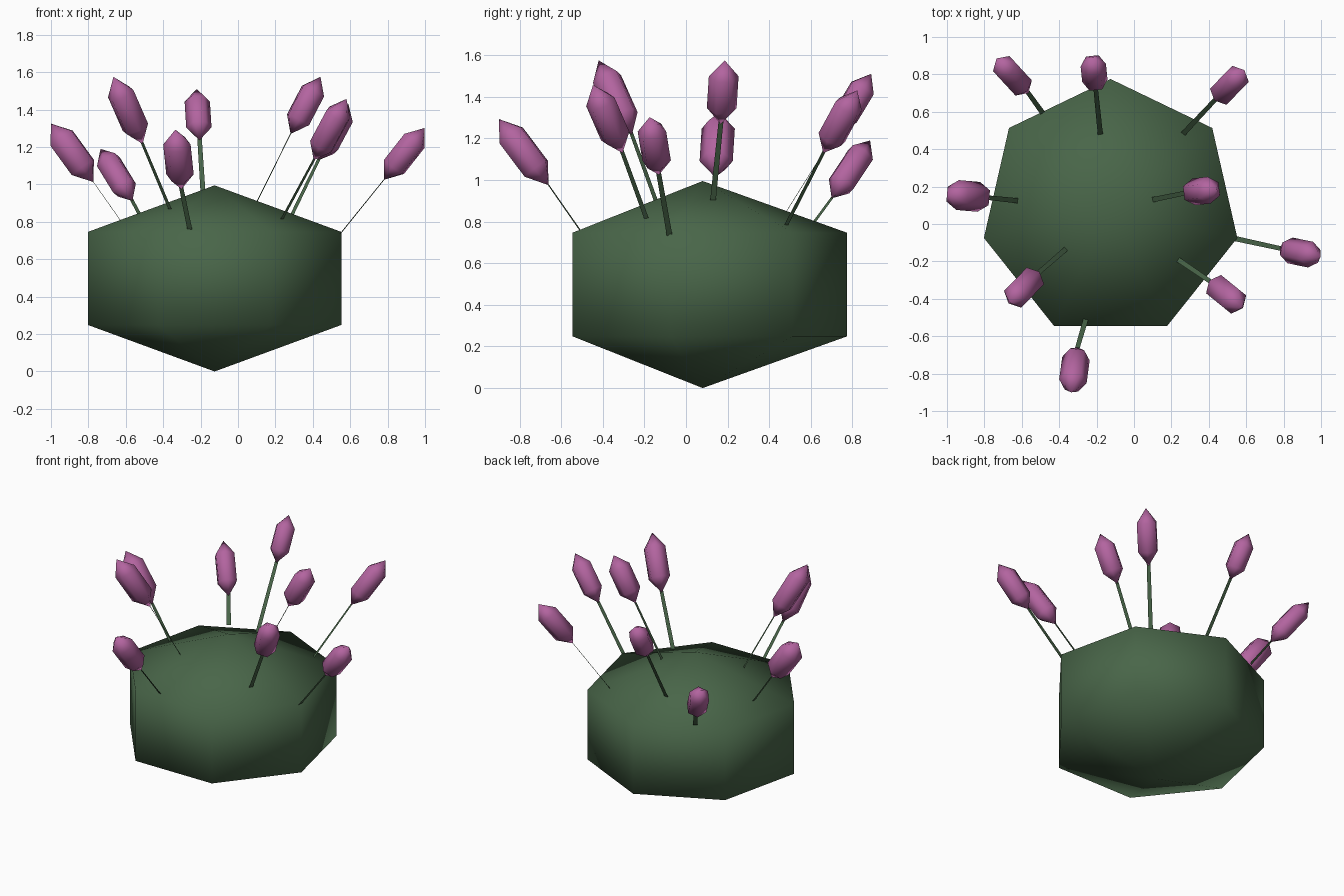
import bpy, bmesh, math
from mathutils import Vector

if "Cube" in bpy.data.objects:
    bpy.data.objects.remove(bpy.data.objects["Cube"])

def material(name, rgb):
    m = bpy.data.materials.new(name)
    m.diffuse_color = (*rgb, 1)
    m.use_nodes = True
    m.node_tree.nodes["Principled BSDF"].inputs["Base Color"].default_value = m.diffuse_color
    return m

GREEN = material("leaf green", (0.066, 0.132, 0.066))
PURPLE = material("bud purple", (0.45, 0.128, 0.35))

def finish(bm, name, mat, smooth=True):
    me = bpy.data.meshes.new(name)
    bm.to_mesh(me)
    bm.free()
    me.materials.append(mat)
    for p in me.polygons:
        p.use_smooth = smooth
    ob = bpy.data.objects.new(name, me)
    bpy.context.collection.objects.link(ob)

def axes(a, b):
    """Unit direction, horizontal sideways axis and third axis."""
    d = (b - a).normalized()
    side = Vector((0, 0, 1)).cross(d)
    side = side.normalized() if side.length > 1e-4 else Vector((0, 1, 0))
    return d, side, d.cross(side)

def faceted_pod(name, a, b, radius, sides, spin, mat):
    """Pointed body: two poles and two rings at a quarter and three quarters."""
    d, u, v = axes(a, b)
    bm = bmesh.new()
    low, high = bm.verts.new(a), bm.verts.new(b)
    rings = []
    for t in (0.25, 0.75):
        ring = []
        for i in range(sides):
            an = spin + math.tau * i / sides
            ring.append(bm.verts.new(a.lerp(b, t) + radius * (u * math.cos(an) + v * math.sin(an))))
        rings.append(ring)
    for i in range(sides):
        j = (i + 1) % sides
        bm.faces.new((low, rings[0][j], rings[0][i]))
        bm.faces.new((rings[0][i], rings[0][j], rings[1][j], rings[1][i]))
        bm.faces.new((rings[1][i], rings[1][j], high))
    bmesh.ops.recalc_face_normals(bm, faces=bm.faces)
    finish(bm, name, mat)

def ribbon_stem(name, a, b):
    """Flat strip, slightly narrower at the bud."""
    d, u, v = axes(a, b)
    bm = bmesh.new()
    pts = (a - u * 0.014, a + u * 0.014, b + u * 0.012, b - u * 0.012)
    bm.faces.new([bm.verts.new(p) for p in pts])
    finish(bm, name, GREEN, False)

# Seven-sided bush
faceted_pod("bush", Vector((-0.125, 0.08, 0)), Vector((-0.125, 0.08, 0.995)), 0.695, 7, 0, GREEN)

# Buds: stem foot, bud bottom, bud tip, radius, section turned by half a side
buds = [
    ((-0.63, 0.125, 0.81), (-0.773, 0.14, 1.013), (-1.0, 0.16, 1.325), 0.08, 0),
    ((-0.50, 0.61, 0.79), (-0.565, 0.70, 0.912), (-0.735, 0.885, 1.19), 0.069, 1),
    ((-0.36, -0.13, 0.86), (-0.51, -0.26, 1.217), (-0.666, -0.42, 1.575), 0.074, 1),
    ((-0.258, -0.51, 0.76), (-0.302, -0.66, 0.975), (-0.335, -0.90, 1.293), 0.074, 0),
    ((-0.18, 0.48, 0.845), (-0.205, 0.725, 1.237), (-0.222, 0.89, 1.51), 0.068, 0),
    ((0.10, 0.13, 0.905), (0.281, 0.167, 1.27), (0.441, 0.186, 1.575), 0.072, 0),
    ((0.235, -0.19, 0.815), (0.405, -0.305, 1.13), (0.58, -0.447, 1.457), 0.073, 1),
    ((0.27, 0.49, 0.80), (0.43, 0.66, 1.13), (0.59, 0.823, 1.43), 0.071, 1),
    ((0.55, -0.08, 0.74), (0.78, -0.13, 1.025), (0.998, -0.175, 1.302), 0.07, 0),
]
for n, (foot, low, tip, r, half) in enumerate(buds, 1):
    foot, low, tip = Vector(foot), Vector(low), Vector(tip)
    d = (low - foot).normalized()
    ribbon_stem(f"stem_{n}", foot - d * 0.03, low + d * 0.02)
    faceted_pod(f"bud_{n}", low, tip, r, 6, half * math.pi / 6, PURPLE)
